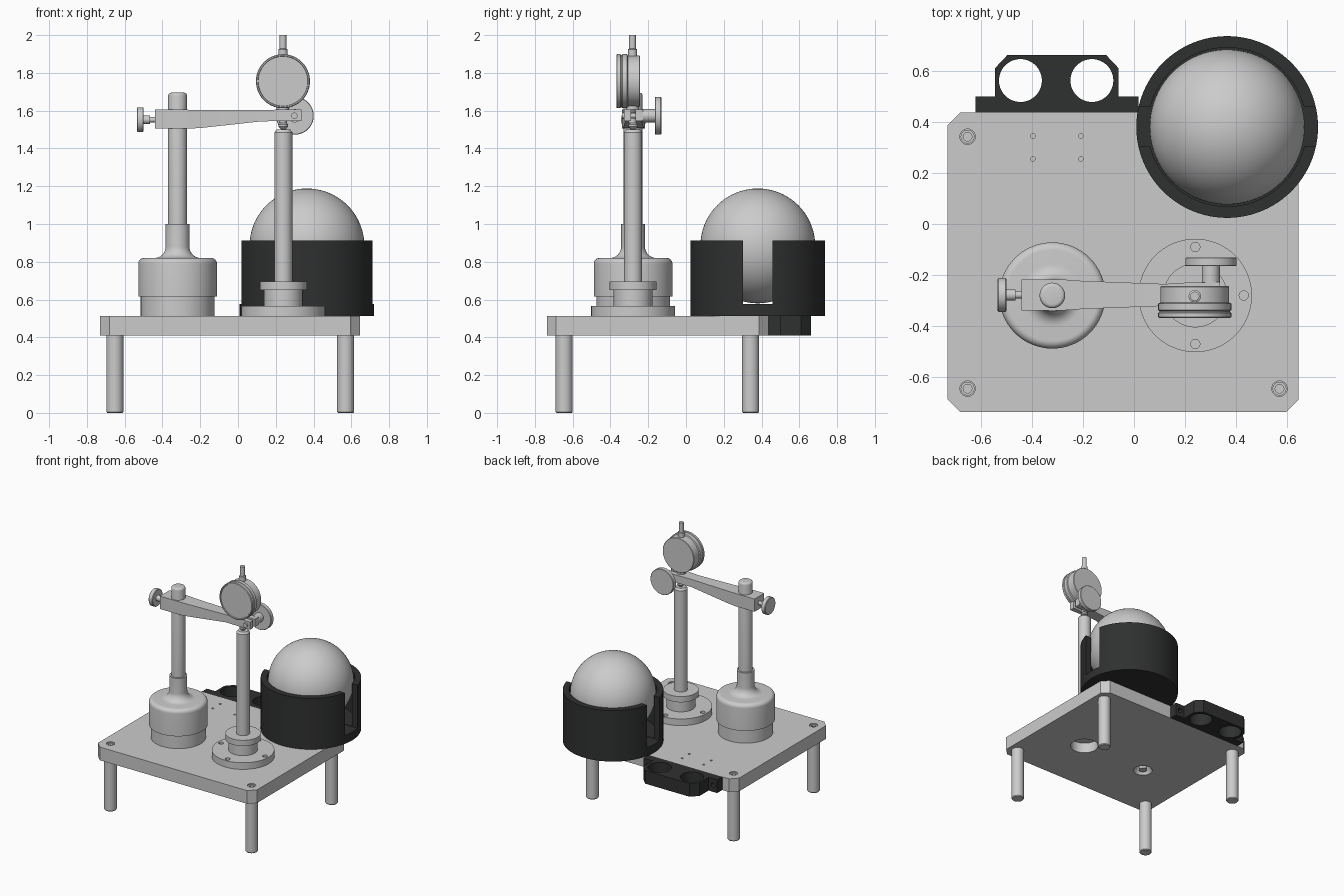
import bpy, bmesh, math
from math import radians, sin, cos, pi
from mathutils import Matrix, Vector

if "Cube" in bpy.data.objects:
    bpy.data.objects.remove(bpy.data.objects["Cube"])

black = bpy.data.materials.new("matte_black")
black.diffuse_color = (0.028, 0.03, 0.029, 1)
black.use_nodes = True
black.node_tree.nodes["Principled BSDF"].inputs["Base Color"].default_value = black.diffuse_color

ROT = {'z': Matrix.Identity(4),
       'x': Matrix.Rotation(pi / 2, 4, 'Y'),     # profile z -> +x
       'y': Matrix.Rotation(-pi / 2, 4, 'X')}    # profile z -> +y


def finish(name, bm, mat=None):
    bmesh.ops.recalc_face_normals(bm, faces=bm.faces)
    me = bpy.data.meshes.new(name)
    bm.to_mesh(me)
    bm.free()
    ob = bpy.data.objects.new(name, me)
    bpy.context.collection.objects.link(ob)
    if mat:
        me.materials.append(mat)
    return ob


def lathe(name, profile, loc=(0, 0, 0), axis='z', mat=None, seg=64):
    """Revolve (radius, height) points around an axis through loc."""
    bm = bmesh.new()
    vs = [bm.verts.new((r, 0, h)) for r, h in profile]
    es = [bm.edges.new(p) for p in zip(vs, vs[1:])]
    bmesh.ops.spin(bm, geom=vs + es, cent=(0, 0, 0), axis=(0, 0, 1),
                   angle=2 * pi, steps=seg, use_merge=False)
    bmesh.ops.remove_doubles(bm, verts=bm.verts, dist=1e-5)
    bm.transform(Matrix.Translation(Vector(loc)) @ ROT[axis])
    return finish(name, bm, mat)


def rod(name, r, a, b, loc, axis='z', mat=None, seg=32):
    return lathe(name, [(0, a), (r, a), (r, b), (0, b)], loc, axis, mat, seg)


def prism(name, pts, z0, z1, mat=None):
    bm = bmesh.new()
    f = bm.faces.new([bm.verts.new((x, y, z0)) for x, y in pts])
    ext = bmesh.ops.extrude_face_region(bm, geom=[f])['geom']
    bmesh.ops.translate(bm, verts=[v for v in ext if isinstance(v, bmesh.types.BMVert)],
                        vec=(0, 0, z1 - z0))
    return finish(name, bm, mat)


def box(name, x0, x1, y0, y1, z0, z1, mat=None):
    return prism(name, [(x0, y0), (x1, y0), (x1, y1), (x0, y1)], z0, z1, mat)


def cut(ob, *cutters):
    for c in cutters:
        m = ob.modifiers.new("cut", 'BOOLEAN')
        m.operation, m.solver, m.object = 'DIFFERENCE', 'EXACT', c
        bpy.context.view_layer.objects.active = ob
        bpy.ops.object.modifier_apply(modifier=m.name)
        bpy.data.objects.remove(c)


def arc(cx, cz, r, a0, a1, n=8):
    return [(cx + r * cos(radians(a0 + (a1 - a0) * i / n)),
             cz + r * sin(radians(a0 + (a1 - a0) * i / n))) for i in range(n + 1)]


COL = (-0.32, -0.28, 0)     # support column axis
POST = (0.24, -0.28, 0)     # measuring post axis
CUP = (0.365, 0.38, 0)      # ball cup axis
LEGS = [(x, y) for x in (-0.652, 0.57) for y in (-0.645, 0.342)]

# base plate with chamfered corners, screw holes and underside bores
c = 0.05
plate = prism("base_plate", [(-.73 + c, -.737), (.645 - c, -.737), (.645, -.737 + c), (.645, .437 - c),
                             (.645 - c, .437), (-.73 + c, .437), (-.73, .437 - c), (-.73, -.737 + c)], .41, .513)
cut(plate, rod("bore", .1, .35, .49, POST),
    lathe("countersink", [(0, .40), (.075, .40), (.04, .46), (0, .46)], COL),
    *[rod("tapped", .009, .46, .6, (x, y, 0), seg=16) for x in (-.396, -.208) for y in (.255, .345)],
    *[rod("leg_bore", .03, .49, .6, (x, y, 0)) for x, y in LEGS])
rod("plate_bolt", .03, .415, .47, COL)

# legs and their screws
for i, (x, y) in enumerate(LEGS):
    lathe(f"leg_{i}", [(0, 0), (.04, 0), (.045, .006), (.045, .412), (0, .412)], (x, y, 0))
    lathe(f"leg_screw_{i}", [(0, .48), (.027, .48), (.027, .508), (.017, .508), (.017, .492), (0, .492)],
          (x, y, 0), seg=32)

# black tool holder on the back edge
holder = prism("tool_holder", [(-.62, .437), (.018, .437), (.018, .5), (-.06, .5), (-.06, .61), (-.11, .663),
                               (-.495, .663), (-.545, .61), (-.545, .5), (-.62, .5)], .41, .513, black)
cut(holder, *[rod("holder_hole", .084, .3, .6, (x, .562, 0), seg=64) for x in (-.445, -.165)],
    *[rod("screw_hole", .018, .45, .6, (x, 0, .462), 'y', seg=16) for x in (-.583, -.021)])

# slotted cup and ball
cup = lathe("ball_cup", [(0, .513), (.356, .513), (.356, .912), (.311, .912), (.311, .58), (0, .58)],
            CUP, mat=black, seg=96)
cut(cup, box("slot", -.1, .9, .303, .458, .577, 1.0))
lathe("ball", arc(0, .884, .304, -90, 90, 40), CUP, seg=80)

# support column: stepped base, filleted neck, rod
lathe("support_column", [(0, .512), (.195, .512), (.195, .615), (.208, .615)]
      + arc(.178, .79, .03, 0, 90) + arc(.123, .88, .06, 270, 180)
      + [(.063, 1.0), (.05, 1.0), (.05, 1.68)] + arc(.035, 1.68, .015, 0, 90, 4) + [(0, 1.695)], COL)

# measuring post: flange, collar, rod and contact tip
flange = lathe("post_flange", [(0, .512), (.222, .512), (.222, .565), (.103, .565), (.103, .65),
                               (.125, .65), (.125, .695), (0, .695)], POST)
cut(flange, *[rod("flange_hole", .018, .53, .6, (POST[0] + .19 * cos(a), POST[1] + .19 * sin(a), 0), seg=24)
              for a in (0, pi / 2, pi, 3 * pi / 2)])
lathe("measuring_post", [(0, .69), (.048, .69), (.048, 1.485), (.036, 1.5), (0, 1.5)], POST)
lathe("contact_tip", [(0, 1.495), (.012, 1.5), (.025, 1.515), (.025, 1.528), (.015, 1.535),
                      (.015, 1.55), (0, 1.55)], POST, seg=32)

# tapered arm lofted through (x, half width, bottom, top)
bm = bmesh.new()
rings = []
for x, w, lo, hi in [(-.44, .06, 1.505, 1.605), (-.27, .06, 1.505, 1.605), (-.2, .055, 1.508, 1.603),
                     (.12, .043, 1.543, 1.603), (.2, .048, 1.545, 1.605), (.335, .05, 1.545, 1.605)]:
    y = -.278
    rings.append([bm.verts.new(p) for p in ((x, y - w, lo), (x, y + w, lo), (x, y + w, hi), (x, y - w, hi))])
for a, b in zip(rings, rings[1:]):
    for i in range(4):
        bm.faces.new((a[i], a[(i + 1) % 4], b[(i + 1) % 4], b[i]))
bm.faces.new(rings[0])
bm.faces.new(rings[-1])
arm = finish("arm", bm)
cut(arm, box("clamp_slit", .24, .4, -.29, -.268, 1.5, 1.7))

# clamp knobs
lathe("column_knob", [(0, -.535), (.062, -.535), (.066, -.531), (.066, -.504), (.062, -.5), (.022, -.5),
                      (.022, -.465), (.014, -.465), (.014, -.43), (0, -.43)], (0, -.278, 1.552), 'x')
lathe("clamp_knob", [(0, -.33), (.014, -.33), (.014, -.23), (.035, -.23), (.035, -.165), (.097, -.165), (.1, -.162),
                     (.1, -.134), (.097, -.131), (0, -.131)], (.301, 0, 1.573), 'y')
lathe("clamp_pin", [(0, -.34), (.017, -.34), (.017, -.32), (0, -.32)], (.298, 0, 1.573), 'y', seg=24)

# dial gauge with bezel, body and spindle
lathe("dial_gauge", [(0, -.362), (.131, -.362), (.133, -.369), (.139, -.369), (.143, -.364), (.143, -.348),
                     (.139, -.345), (.139, -.34), (.143, -.337), (.143, -.312), (.135, -.308), (.135, -.246),
                     (.132, -.243), (0, -.243)], (.238, 0, 1.756), 'y', seg=80)
lathe("dial_stem_top", [(0, 1.87), (.024, 1.87), (.024, 1.925), (.018, 1.928), (.018, 2.0), (0, 2.0)],
      (.238, -.283, 0), seg=32)
lathe("dial_stem_bottom", [(0, 1.535), (.022, 1.535), (.022, 1.59), (.033, 1.605), (.033, 1.64), (0, 1.64)],
      (.238, -.283, 0), seg=32)

# smooth shading with sharp edges kept
bpy.ops.object.select_all(action='SELECT')
bpy.context.view_layer.objects.active = plate
bpy.ops.object.shade_smooth_by_angle(angle=radians(32))
